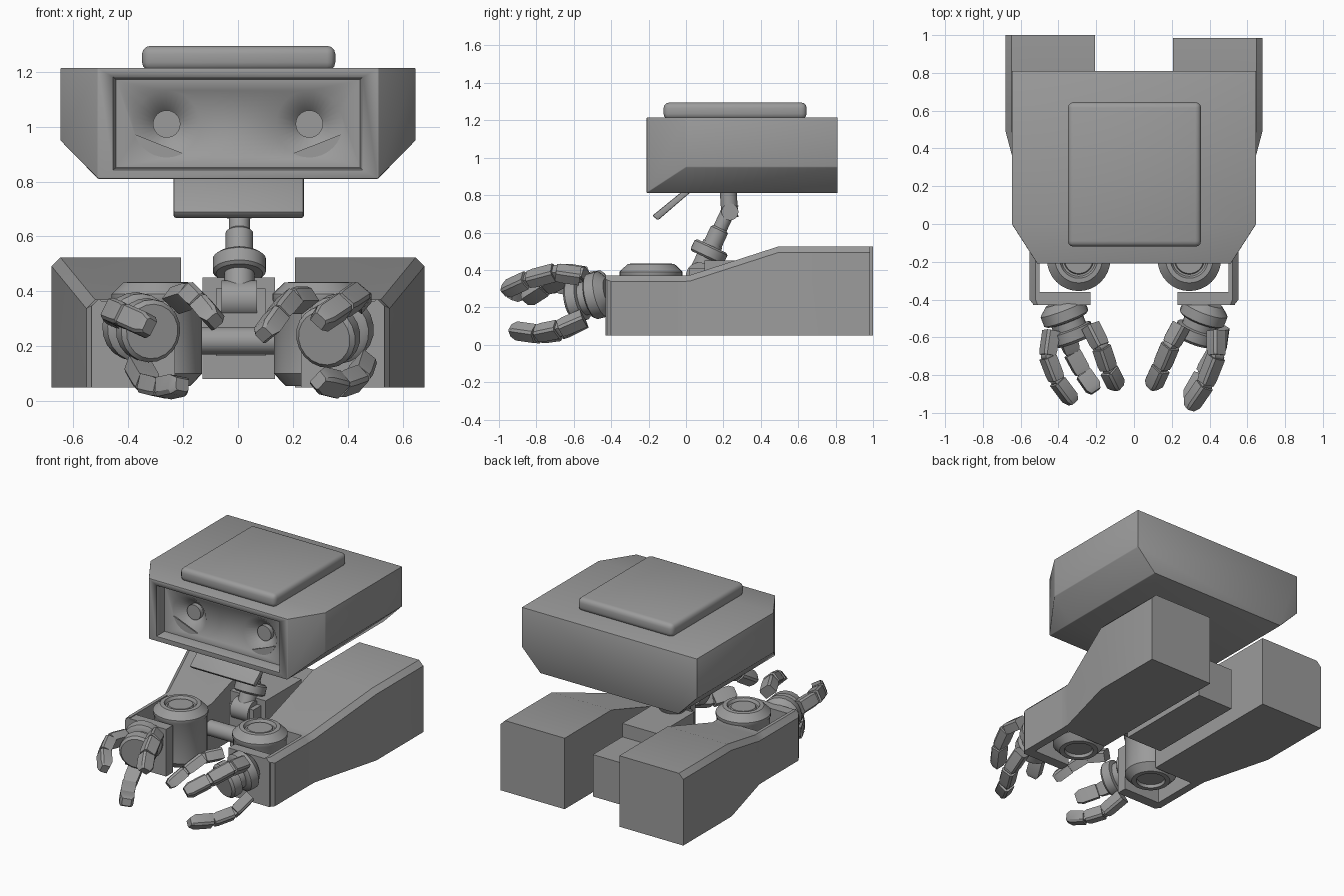
import bpy, bmesh, math
from mathutils import Vector, Matrix

if "Cube" in bpy.data.objects:
    bpy.data.objects.remove(bpy.data.objects["Cube"])

GREY = bpy.data.materials.new("plain grey")
GREY.use_nodes = True
GREY.diffuse_color = (0.33, 0.33, 0.33, 1)
GREY.node_tree.nodes["Principled BSDF"].inputs["Base Color"].default_value = (0.33, 0.33, 0.33, 1)


def finish(name, bm, bevel=0, segments=2):
    bmesh.ops.recalc_face_normals(bm, faces=bm.faces)
    mesh = bpy.data.meshes.new(name)
    bm.to_mesh(mesh)
    bm.free()
    mesh.materials.append(GREY)
    obj = bpy.data.objects.new(name, mesh)
    bpy.context.collection.objects.link(obj)
    if bevel:
        mod = obj.modifiers.new("soft edges", "BEVEL")
        mod.width, mod.segments, mod.limit_method = bevel, segments, "ANGLE"
    bpy.ops.object.select_all(action="DESELECT")
    obj.select_set(True)
    bpy.context.view_layer.objects.active = obj
    if bevel:
        bpy.ops.object.modifier_apply(modifier="soft edges")
    bpy.ops.object.shade_smooth_by_angle(angle=math.radians(32))
    return obj


def loft(name, rings, **kw):
    """Skin matching rings of points and cap both ends."""
    bm = bmesh.new()
    rows = [[bm.verts.new(p) for p in ring] for ring in rings]
    for a, b in zip(rows, rows[1:]):
        for i in range(len(a)):
            j = (i + 1) % len(a)
            bm.faces.new((a[i], a[j], b[j], b[i]))
    bm.faces.new(rows[0])
    bm.faces.new(rows[-1])
    return finish(name, bm, **kw)


def box(name, x, y, z, **kw):
    return loft(name, [[(x[0], v, z[0]), (x[1], v, z[0]), (x[1], v, z[1]), (x[0], v, z[1])] for v in y], **kw)


def lathe(name, profile, origin=(0, 0, 0), axis=(0, 0, 1), steps=32):
    """Turn (radius, height) points about an axis."""
    rot = Vector((0, 0, 1)).rotation_difference(Vector(axis)).to_matrix()
    rings = []
    for r, h in profile:
        rings.append([Vector(origin) + rot @ Vector((r * math.cos(t), r * math.sin(t), h))
                      for t in (math.tau * i / steps for i in range(steps))])
    return loft(name, rings)


def rod(name, start, end, r1, r2=None):
    d = Vector(end) - Vector(start)
    return lathe(name, [(r1, 0), (r2 or r1, d.length)], start, d)


# Head shell: chamfered lower sides, tapering to a rectangular face
def head_ring(y, wide, low):
    return [(-0.51, y, 0.81), (0.51, y, 0.81), (wide, y, low), (wide, y, 1.215),
            (-wide, y, 1.215), (-wide, y, low)]


head = loft("head", [head_ring(-0.21, 0.512, 0.815), head_ring(0.0, 0.647, 0.95), head_ring(0.81, 0.647, 0.95)],
            bevel=0.012)


def carve(target, cutter):
    mod = target.modifiers.new("carve", "BOOLEAN")
    mod.operation, mod.solver, mod.object = "DIFFERENCE", "EXACT", cutter
    bpy.ops.object.select_all(action="DESELECT")
    target.select_set(True)
    bpy.context.view_layer.objects.active = target
    bpy.ops.object.modifier_apply(modifier="carve")
    bpy.data.objects.remove(cutter)


# Face opening with a sloped rim, then conical eye sockets
opening = [[(sx * w, y, 1.012 + sz * h) for sx, sz in ((-1, -1), (1, -1), (1, 1), (-1, 1))]
           for y, w, h in ((-0.25, 0.47, 0.182), (-0.195, 0.45, 0.165), (-0.14, 0.445, 0.16))]
carve(head, loft("face_cutter", opening))
for side, label in ((-1, "right"), (1, "left")):
    ex, ez, er = side * 0.26, 1.01, 0.122
    carve(head, lathe("eye_cutter", [(0.135, -0.01), (er, 0), (0.05, 0.075)], (ex, -0.14, ez), (0, 1, 0)))
    rod(label + "_pupil", (ex, -0.06, ez), (ex, -0.095, ez), 0.05)
    arc = [math.radians(198 + 101 * i / 12) for i in range(13)]
    loft(label + "_lower_lid", [[(ex - side * er * math.cos(t), y, ez + er * math.sin(t)) for t in arc]
                                for y in (-0.143, -0.135)])

box("top_plate", (-0.35, 0.355), (-0.12, 0.645), (1.205, 1.295), bevel=0.03, segments=3)

# Tilted chin flap under the head
loft("chin_flap", [[(x, -0.02, 0.82), (x, 0.03, 0.82), (x, -0.15, 0.665), (x, -0.18, 0.69)]
                   for x in (-0.235, 0.24)], bevel=0.008)

# Neck
neck_dir = Vector((0, 0.42, 0.9)).normalized()
neck_base = Vector((0.005, 0.06, 0.36))
rod("neck_hinge", (-0.06, 0.07, 0.37), (0.07, 0.07, 0.37), 0.07)
lathe("neck_post", [(0.055, 0), (0.055, 0.2), (0.05, 0.2), (0.05, 0.28), (0.038, 0.29), (0.038, 0.44)],
      neck_base, neck_dir)
lathe("neck_collar", [(0.085, 0.115), (0.097, 0.125), (0.097, 0.175), (0.085, 0.185)], neck_base, neck_dir)
rod("neck_upper", (0.005, 0.235, 0.68), (0.005, 0.225, 0.83), 0.045)
rod("neck_knuckle", (-0.04, 0.235, 0.71), (0.05, 0.235, 0.71), 0.045)

# Centre chassis between the two side bodies
box("chassis", (-0.13, 0.135), (0.1, 0.79), (0.08, 0.36))
box("chassis_upper", (-0.13, 0.135), (0.1, 0.48), (0.3, 0.45))
box("chassis_nose", (-0.08, 0.1), (0.02, 0.12), (0.165, 0.41))
rod("axle", (-0.3, 0.0, 0.22), (0.3, 0.0, 0.22), 0.05)


def body_ring(side, y, inner, outer, top, cut=0.032):
    return [(side * x, y, z) for x, z in
            ((inner, 0.05), (outer, 0.05), (outer, top - cut), (outer - cut, top), (inner, top))]


def finger(name, points, out):
    """Blocky jointed finger; each link follows the path, narrowing to the tip."""
    pts = [Vector(p) for p in points]
    for i, (a, b) in enumerate(zip(pts, pts[1:])):
        d = (b - a).normalized()
        side_dir = d.cross(Vector(out)).normalized()
        up = side_dir.cross(d)
        rings = []
        for t, k in ((0.04, 1), (0.75, 1), (0.96, 0.9 if i < 2 else 0.65)):
            w, h, c = 0.043 * k, 0.035 * k, a.lerp(b, t)
            rings.append([c + side_dir * u * w + up * v * h for u, v in
                          ((-1, -1), (1, -1), (1, 0.6), (0.75, 1), (-0.75, 1), (-1, 0.6))])
        loft(f"{name}_link_{i + 1}", rings)
        if i:
            rod(f"{name}_joint_{i}", a - side_dir * 0.03, a + side_dir * 0.03, 0.022)


FINGERS = {
    "right": {
        "outer": [(-0.44, -0.56, 0.31), (-0.46, -0.70, 0.33), (-0.41, -0.83, 0.31), (-0.32, -0.95, 0.27)],
        "inner": [(-0.23, -0.53, 0.37), (-0.17, -0.65, 0.39), (-0.13, -0.77, 0.35), (-0.08, -0.87, 0.29)],
        "lower": [(-0.37, -0.54, 0.13), (-0.33, -0.68, 0.06), (-0.27, -0.79, 0.045), (-0.2, -0.89, 0.06)]},
    "left": {
        "outer": [(0.44, -0.56, 0.37), (0.44, -0.70, 0.39), (0.38, -0.85, 0.35), (0.29, -0.98, 0.29)],
        "inner": [(0.25, -0.53, 0.37), (0.19, -0.64, 0.37), (0.14, -0.76, 0.31), (0.09, -0.87, 0.24)],
        "lower": [(0.46, -0.54, 0.14), (0.44, -0.68, 0.08), (0.37, -0.80, 0.055), (0.29, -0.94, 0.075)]}}

for side, label in ((-1, "right"), (1, "left")):
    # Side body with a raised rear and a bracket around the shoulder
    back = 1.0 if side < 0 else 0.985
    loft(label + "_body", [body_ring(side, back, 0.207, 0.68, 0.524), body_ring(side, 0.49, 0.207, 0.68, 0.524),
                           body_ring(side, 0.02, 0.207, 0.555, 0.372), body_ring(side, -0.04, 0.207, 0.553, 0.37)])
    loft(label + "_bracket_side", [body_ring(side, -0.04, 0.5, 0.553, 0.37), body_ring(side, -0.40, 0.5, 0.553, 0.37),
                                   body_ring(side, -0.43, 0.5, 0.53, 0.37, 0.02)])
    loft(label + "_bracket_front", [body_ring(side, y, 0.23, 0.535, 0.365, 0.02) for y in (-0.43, -0.36)])

    # Shoulder barrel with rimmed caps
    lathe(label + "_shoulder",
          [(0.07, 0.075), (0.085, 0.075), (0.09, 0.055), (0.12, 0.055), (0.162, 0.1), (0.162, 0.36), (0.168, 0.37),
           (0.168, 0.39), (0.125, 0.432), (0.1, 0.434), (0.09, 0.415), (0.08, 0.415), (0.075, 0.425), (0.01, 0.425)],
          (side * 0.293, -0.187, 0))

    # Wrist and palm
    aim = Vector((-side * 0.34, -0.9, -0.22 if side > 0 else -0.1)).normalized()
    wrist = Vector((side * 0.385, -0.43, 0.275))
    lathe(label + "_wrist", [(0.08, -0.02), (0.115, 0.01), (0.125, 0.02), (0.125, 0.075), (0.112, 0.085),
                             (0.09, 0.09), (0.09, 0.13), (0.115, 0.135), (0.115, 0.19), (0.1, 0.205)],
          wrist, aim, 20)
    palm = wrist + aim * 0.18
    for name, path in FINGERS[label].items():
        mid = Vector(path[1])
        finger(f"{label}_{name}_finger", path, mid - palm - aim * (mid - palm).dot(aim))
